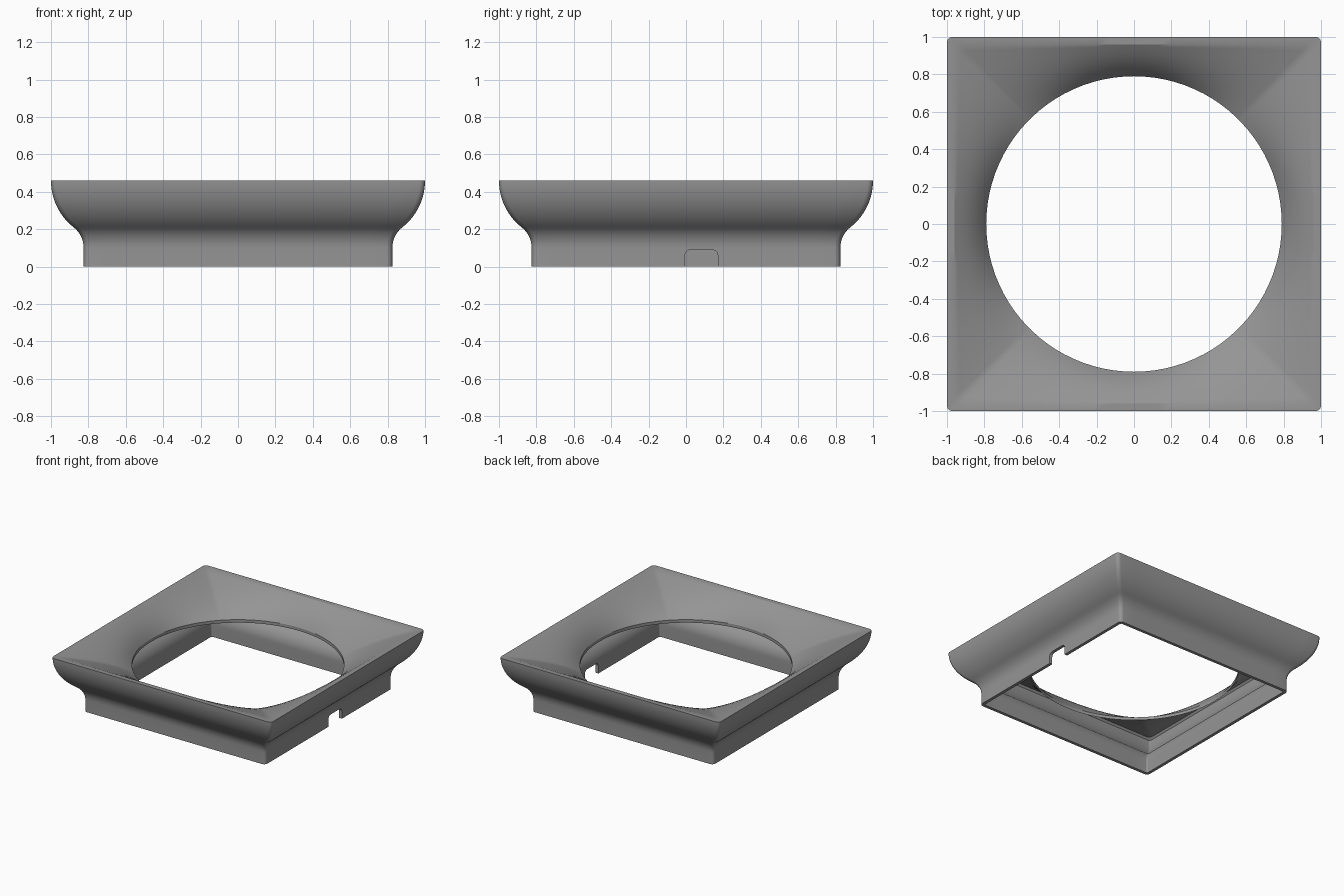
import bpy, bmesh, math

if "Cube" in bpy.data.objects:
    bpy.data.objects.remove(bpy.data.objects["Cube"])

T = 0.025          # shell thickness
TOP, HOLE_R, HOLE_Z = 0.46, 0.79, 0.29

grey = bpy.data.materials.new("mid_grey")
grey.diffuse_color = (0.3, 0.3, 0.3, 1)
grey.use_nodes = True
grey.node_tree.nodes["Principled BSDF"].inputs["Base Color"].default_value = grey.diffuse_color


def square_ring(half, r):
    """Rounded square outline, with points spread evenly by angle on each side."""
    pts = []
    lim = math.atan(0.965)
    for q in range(4):
        side = []
        for i in range(23):
            a = -lim + 2 * lim * i / 22
            side.append((half, (half - r) * math.tan(a) / math.tan(lim)))
        for i in range(1, 6):
            a = math.pi / 2 * i / 6
            side.append((half - r + r * math.cos(a), half - r + r * math.sin(a)))
        c, s = round(math.cos(q * math.pi / 2)), round(math.sin(q * math.pi / 2))
        pts += [(x * c - y * s, x * s + y * c) for x, y in side]
    return pts


def ogee():
    """Wall profile (half width, height): straight foot, cove, then bulge."""
    ang, r1, r2, z0 = math.radians(51.8), 0.14, 0.318, 0.10
    prof = [(0.825, 0.0), (0.825, z0 * 0.5)]
    for i in range(9):
        a = ang * i / 8
        prof.append((0.825 + r1 * (1 - math.cos(a)), z0 + r1 * math.sin(a)))
    for i in range(1, 15):
        a = ang * (1 - i / 14)
        prof.append((1 - r2 * (1 - math.cos(a)), TOP - r2 * math.sin(a)))
    return prof


def loft(drop):
    """Rings blending from the square rim down to the round opening."""
    start = square_ring(0.96, 0.03)
    rings = []
    for i in range(13):
        t = i / 12
        f = 0.65 * t + 0.35 * t ** 3
        ring = []
        for x, y in start:
            d = math.hypot(x, y)
            k = (1 - t) + t * HOLE_R / d
            ring.append((x * k, y * k, TOP - drop - (TOP - HOLE_Z) * f))
        rings.append(ring)
    return rings


# Full cross-section: outside wall, flat rim, dish, underside, inside wall
wall = ogee()
rings = [[(x, y, z) for x, y in square_ring(h, 0.03)] for h, z in wall]
rings += loft(0)
rings += loft(T)[::-1]
inner = [(h - T, z) for h, z in wall if z < TOP - T - 0.01]
rings += [[(x, y, z) for x, y in square_ring(h, 0.012)] for h, z in inner[::-1]]

bm = bmesh.new()
vr = [[bm.verts.new(p) for p in ring] for ring in rings]
n = len(vr[0])
for a, b in zip(vr, vr[1:] + vr[:1]):
    for i in range(n):
        j = (i + 1) % n
        bm.faces.new((a[i], a[j], b[j], b[i]))
bmesh.ops.recalc_face_normals(bm, faces=bm.faces)
mesh = bpy.data.meshes.new("moulded_frame")
bm.to_mesh(mesh)
bm.free()
frame = bpy.data.objects.new("moulded_frame", mesh)
bpy.context.collection.objects.link(frame)
mesh.materials.append(grey)

# Cable notch in the right wall, with rounded top corners
y0, y1, zt, r = -0.005, 0.17, 0.09, 0.03
outline = [(y0, -0.05), (y1, -0.05)]
for cy, a0 in ((y1 - r, 0), (y0 + r, 90)):
    for i in range(7):
        a = math.radians(a0 + 15 * i)
        outline.append((cy + r * math.cos(a), zt - r + r * math.sin(a)))
bm = bmesh.new()
face = bm.faces.new([bm.verts.new((0.7, y, z)) for y, z in outline])
ext = bmesh.ops.extrude_face_region(bm, geom=[face])
bmesh.ops.translate(bm, vec=(0.3, 0, 0),
                    verts=[v for v in ext["geom"] if isinstance(v, bmesh.types.BMVert)])
bmesh.ops.recalc_face_normals(bm, faces=bm.faces)
cut_mesh = bpy.data.meshes.new("notch_cutter")
bm.to_mesh(cut_mesh)
bm.free()
cut_mesh.materials.append(grey)
cutter = bpy.data.objects.new("notch_cutter", cut_mesh)
bpy.context.collection.objects.link(cutter)
cutter.hide_render = True

bpy.context.view_layer.objects.active = frame
frame.select_set(True)
mod = frame.modifiers.new("notch", 'BOOLEAN')
mod.operation, mod.solver, mod.object = 'DIFFERENCE', 'EXACT', cutter
bpy.ops.object.modifier_apply(modifier=mod.name)
bpy.data.objects.remove(cutter)
bpy.ops.object.shade_smooth_by_angle(angle=math.radians(30))
